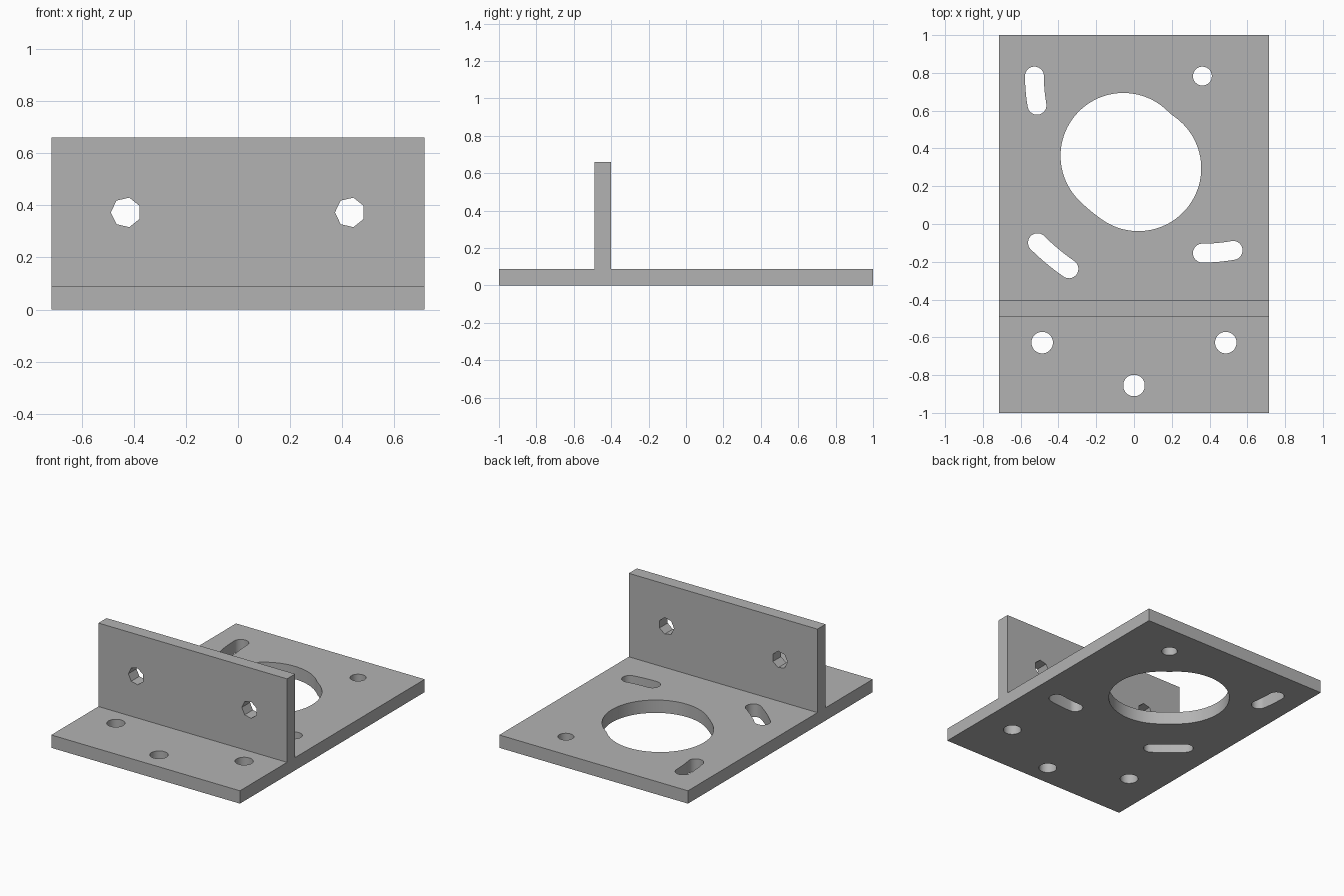
import bpy, bmesh
from math import sin, cos, pi, radians

cube = bpy.data.objects.get("Cube")
if cube:
    bpy.data.objects.remove(cube, do_unlink=True)

THICK = 0.088
HALF_WIDTH = 0.715
WALL_Y = -0.446
PIVOT = (0.362, 0.783)

grey = bpy.data.materials.new("plain grey")
grey.use_nodes = True
grey.diffuse_color = (0.45, 0.45, 0.45, 1)
grey.node_tree.nodes["Principled BSDF"].inputs["Base Color"].default_value = grey.diffuse_color


def arc(center, radius, start, end, steps):
    """Points on an arc, angles in radians, both ends included."""
    return [(center[0] + radius * cos(start + (end - start) * i / steps),
             center[1] + radius * sin(start + (end - start) * i / steps))
            for i in range(steps + 1)]


def circle(x, y, radius, sides=40, turn=0):
    return arc((x, y), radius, turn, turn + 2 * pi, sides)[:-1]


def rectangle(x0, y0, x1, y1):
    return [(x0, y0), (x1, y0), (x1, y1), (x0, y1)]


def curved_slot(swing, start, end, radius, steps=24):
    """Slot swept by a circle swinging around the pivot hole."""
    a, b = radians(start), radians(end)
    first = arc(PIVOT, swing, a, b, 1)
    outer = arc(PIVOT, swing + radius, a, b, 8)
    far_cap = arc(first[1], radius, b, b + pi, steps)
    inner = arc(PIVOT, swing - radius, b, a, 8)
    near_cap = arc(first[0], radius, a + pi, a + 2 * pi, steps)
    return outer[:-1] + far_cap[:-1] + inner[:-1] + near_cap[:-1]


def plate(name, outlines, location, rotation=(0, 0, 0)):
    """Extruded flat plate: first outline is the border, the rest are holes."""
    curve = bpy.data.curves.new(name + " profile", "CURVE")
    curve.dimensions = "2D"
    curve.fill_mode = "BOTH"
    curve.extrude = THICK / 2
    for points in outlines:
        spline = curve.splines.new("POLY")
        spline.points.add(len(points) - 1)
        for p, (x, y) in zip(spline.points, points):
            p.co = (x, y, 0, 1)
        spline.use_cyclic_u = True
    helper = bpy.data.objects.new(name + " helper", curve)
    bpy.context.collection.objects.link(helper)
    graph = bpy.context.evaluated_depsgraph_get()
    mesh = bpy.data.meshes.new_from_object(helper.evaluated_get(graph))
    bpy.data.objects.remove(helper, do_unlink=True)

    # Weld caps to sides and tidy the faces
    bm = bmesh.new()
    bm.from_mesh(mesh)
    bmesh.ops.remove_doubles(bm, verts=bm.verts, dist=0.0005)
    bmesh.ops.recalc_face_normals(bm, faces=bm.faces)
    bm.to_mesh(mesh)
    bm.free()
    mesh.materials.clear()
    mesh.materials.append(grey)

    obj = bpy.data.objects.new(name, mesh)
    bpy.context.collection.objects.link(obj)
    obj.location = location
    obj.rotation_euler = rotation
    bpy.ops.object.select_all(action="DESELECT")
    obj.select_set(True)
    bpy.context.view_layer.objects.active = obj
    bpy.ops.object.shade_smooth_by_angle(angle=radians(30))
    return obj


# Base plate with pivot hole, adjustment slots, large opening and front bolt holes
base_holes = [
    circle(*PIVOT, 0.05),
    curved_slot(0.594, 225.3, 235.2, 0.333, steps=48),
    curved_slot(0.889, 180, 190, 0.05),
    curved_slot(1.241, 225.3, 235.3, 0.05),
    curved_slot(0.937, 270, 280, 0.05),
    circle(0, -0.855, 0.057),
]
base_holes += [circle(side * 0.486, -0.628, 0.057) for side in (-1, 1)]
plate("base_plate", [rectangle(-HALF_WIDTH, -1, HALF_WIDTH, 1)] + base_holes,
      (0, 0, THICK / 2))

# Upright plate with two seven-sided holes
wall_holes = [circle(side * 0.43, 0.373, 0.058, sides=7, turn=pi) for side in (-1, 1)]
plate("upright_plate", [rectangle(-HALF_WIDTH, THICK, HALF_WIDTH, 0.66)] + wall_holes,
      (0, WALL_Y, 0), (pi / 2, 0, 0))
